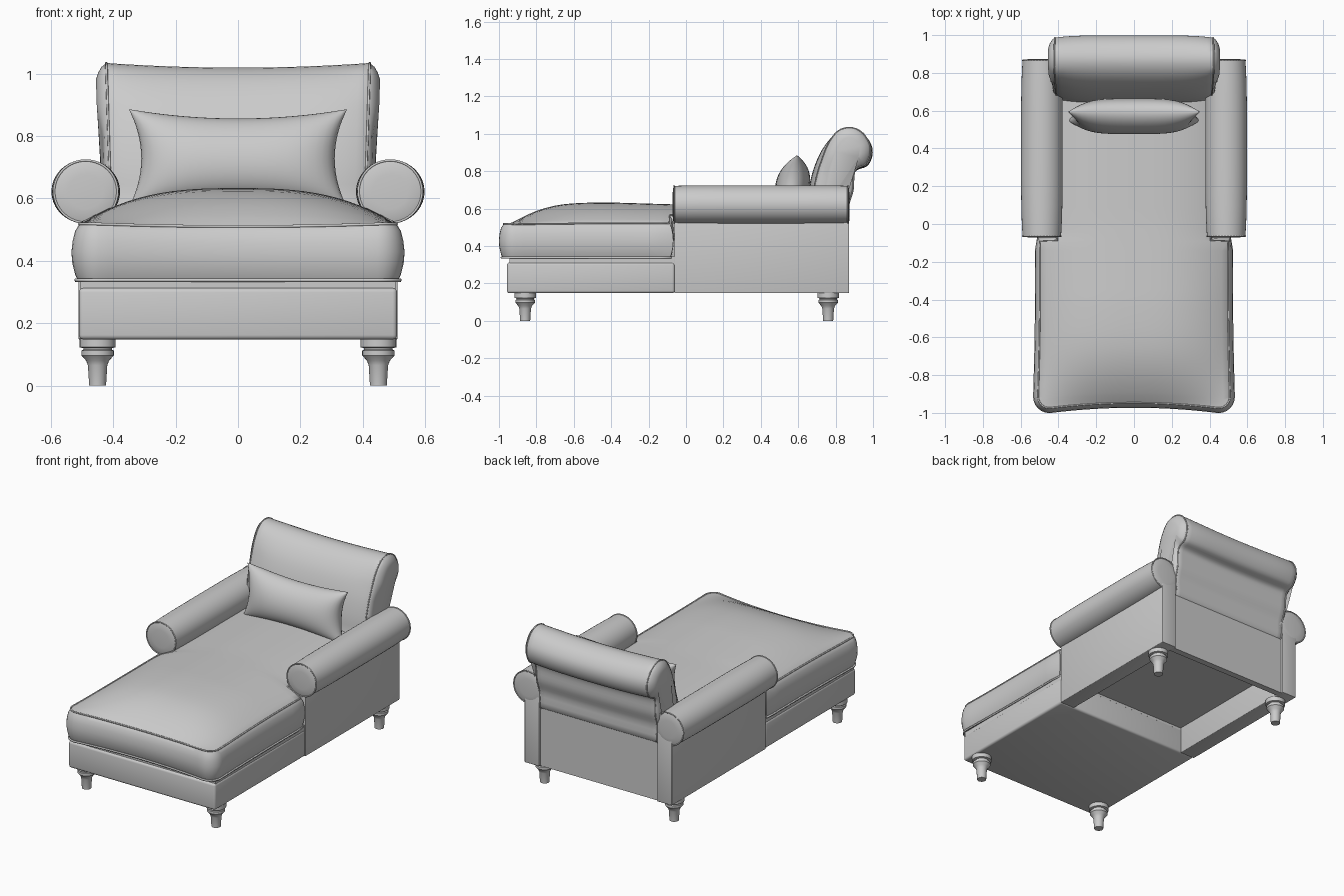
import bpy, bmesh, math
from mathutils import Vector

if "Cube" in bpy.data.objects:
    bpy.data.objects.remove(bpy.data.objects["Cube"])


def finish(name, bm, angle=40):
    bmesh.ops.recalc_face_normals(bm, faces=bm.faces)
    me = bpy.data.meshes.new(name)
    bm.to_mesh(me)
    bm.free()
    ob = bpy.data.objects.new(name, me)
    bpy.context.collection.objects.link(ob)
    bpy.ops.object.select_all(action='DESELECT')
    ob.select_set(True)
    bpy.context.view_layer.objects.active = ob
    bpy.ops.object.shade_smooth_by_angle(angle=math.radians(angle))
    return ob


def loft(name, rings, puffs=()):
    """Skin closed rings; each cap is inset by (thickness, depth) pairs to puff it out."""
    bm = bmesh.new()
    vs = [[bm.verts.new(p) for p in r] for r in rings]
    n = len(vs[0])
    for a, b in zip(vs, vs[1:]):
        for i in range(n):
            bm.faces.new((a[i], a[(i + 1) % n], b[(i + 1) % n], b[i]))
    caps = [bm.faces.new(vs[0]), bm.faces.new(vs[-1])]
    bmesh.ops.recalc_face_normals(bm, faces=bm.faces)
    for thick, depth in puffs:
        for c in caps:
            bmesh.ops.inset_region(bm, faces=[c], thickness=thick, depth=depth)
    return finish(name, bm)


def box(name, x0, x1, y0, y1, z0, z1, bevel=0.0):
    bm = bmesh.new()
    bmesh.ops.create_cube(bm, size=1)
    for v in bm.verts:
        v.co = Vector(((x0 + x1) / 2 + v.co.x * (x1 - x0),
                       (y0 + y1) / 2 + v.co.y * (y1 - y0),
                       (z0 + z1) / 2 + v.co.z * (z1 - z0)))
    if bevel:
        bmesh.ops.bevel(bm, geom=bm.edges[:], offset=bevel, segments=3, profile=0.5, affect='EDGES')
    return finish(name, bm)


def piping(name, pts, radius=0.004):
    cu = bpy.data.curves.new(name, 'CURVE')
    cu.dimensions = '3D'
    cu.bevel_depth = radius
    cu.bevel_resolution = 1
    sp = cu.splines.new('POLY')
    sp.points.add(len(pts) - 1)
    for q, p in zip(sp.points, pts):
        q.co = (*p, 1)
    sp.use_cyclic_u = True
    ob = bpy.data.objects.new(name, cu)
    bpy.context.collection.objects.link(ob)
    bpy.ops.object.select_all(action='DESELECT')
    ob.select_set(True)
    bpy.context.view_layer.objects.active = ob
    bpy.ops.object.convert(target='MESH')


def rounded(pts, steps=4):
    """Closed Catmull-Rom through 2D points."""
    out, n = [], len(pts)
    for i in range(n):
        a, b, c, d = (Vector(pts[(i + k) % n]) for k in (-1, 0, 1, 2))
        for s in range(steps):
            t = s / steps
            out.append(0.5 * (2 * b + (c - a) * t + (2 * a - 5 * b + 4 * c - d) * t * t
                              + (3 * b - a - 3 * c + d) * t ** 3))
    return out


def circle(n):
    return [(math.cos(2 * math.pi * i / n), math.sin(2 * math.pi * i / n)) for i in range(n)]


# Turned legs
leg = [(.027, 0), (.031, .065), (.037, .08), (.052, .097), (.052, .112),
       (.046, .115), (.046, .12), (.058, .123), (.058, .152)]
for place, y in (("front", -.86), ("rear", .76)):
    for side, s in (("left", -1), ("right", 1)):
        loft(f"{place}_leg_{side}", [[(s * .45 + r * c, y + r * d, z) for c, d in circle(24)]
                                     for r, z in leg])

# Frame: padded front base, recessed strip, rear platform, back panel
box("front_base", -.51, .51, -.957, -.06, .148, .313, .014)
box("base_strip", -.505, .505, -.945, -.06, .30, .345)
box("rear_platform", -.43, .43, -.07, .85, .315, .345)
box("back_panel", -.43, .43, .82, .86, .148, .64)

# Arms: side panel plus padded roll with piped ends
for side, s in (("left", -1), ("right", 1)):
    xa, xb = sorted((s * .41, s * .512))
    box(f"arm_panel_{side}", xa, xb, -.062, .872, .148, .58, .004)
    rings = []
    for k in range(13):
        t = k / 12
        puff = (1 - (2 * t - 1) ** 4)
        rx, rz = .102 + .008 * puff, .1 + .003 * puff
        rings.append([(s * .488 + rx * c, -.064 + .93 * t, .622 + rz * d) for c, d in circle(40)])
    loft(f"arm_roll_{side}", rings, ((.015, .005), (.03, .003)))
    piping(f"arm_piping_front_{side}", rings[0])
    piping(f"arm_piping_rear_{side}", rings[-1])

# Scrolled back: (y, z) profile carried across x, sagging and crowned in the middle
prof = rounded([(.64, .5), (.645, .62), (.657, .72), (.685, .83), (.73, .93), (.795, 1.005),
                (.87, 1.034), (.945, 1.01), (.99, .955), (.997, .895), (.97, .838), (.915, .815),
                (.898, .78), (.893, .7), (.87, .62), (.85, .5)])
rings = []
for k in range(25):
    u = k / 12 - 1
    sag = 1 - u * u
    rings.append([(u * (.408 + .013 * (z - .6) / .4),
                   y + abs(u) ** 5 * (.03 * min(1, max(0, (.82 - y) / .12))
                                      - .012 * min(1, max(0, (y - .9) / .08))),
                   z - .014 * sag * max(0, (z - .5) / .5)) for y, z in prof])
back = loft("scroll_back", rings, ((.012, .016), (.02, .012), (.02, .007)))
for v in back.data.vertices:
    over = abs(v.co.x) - .425
    if over > 0:
        keep = .35 + .65 * min(1, max(0, (v.co.z - .79) / .09))
        v.co.x = math.copysign(.425 + over * keep, v.co.x)
piping("back_piping_left", rings[0])
piping("back_piping_right", rings[-1])

# Seat cushion: T-shaped crowned top, bulging band, piped seams
FRONT, R, STEP = -.975, .06, -.088


def half_width(y):
    if y > STEP:
        return .405
    d = y - FRONT
    w = .498 + .01 * min(1, abs(y + .3) / .6) ** 2
    return w - (R - math.sqrt(max(0, R * R - (R - d) ** 2)) if d < R else 0)


ys = [FRONT + R * (1 - math.cos(k * math.pi / 12)) for k in range(7)]
ys += [-.915 + (STEP - .002 + .915) * k / 16 for k in range(1, 17)]
ys += [STEP + .002 + (.72 - STEP) * k / 14 for k in range(15)]
NU = 28
bm = bmesh.new()
grid = []
for y in ys:
    row = []
    for i in range(NU + 1):
        u = 2 * i / NU - 1
        x = u * half_width(y)
        t = min(1, max(0, (y - FRONT) / .58))
        crown = max(0, 1 - abs(x / .505) ** 2.8) * (1 - (1 - t) ** 3.1)
        lift = .115 - .012 * min(1, max(0, (y + .4) / .4))
        fade = max(0, 1 - (y - FRONT) / .3)
        yy = y + .028 * (1 - u * u) * fade
        row.append(bm.verts.new((x, yy, .518 - .008 * fade * (1 - u * u) + lift * crown)))
    grid.append(row)
for a, b in zip(grid, grid[1:]):
    for i in range(NU):
        bm.faces.new((a[i], a[i + 1], b[i + 1], b[i]))
edge = grid[0][:-1] + [r[-1] for r in grid[:-1]] + grid[-1][:0:-1] + [r[0] for r in grid[:0:-1]]
n = len(edge)
co = [v.co.copy() for v in edge]
nor = []
for i in range(n):
    d = co[(i + 1) % n] - co[i - 1]
    nor.append(Vector((d.y, -d.x, 0)).normalized())
prev = edge
for off, s in ((.014, .12), (.022, .3), (.026, .5), (.023, .7), (.014, .9), (.006, 1)):
    ring = [bm.verts.new((*(co[i] + nor[i] * off).xy, co[i].z * (1 - s) + .338 * s)) for i in range(n)]
    for i in range(n):
        bm.faces.new((prev[i], prev[(i + 1) % n], ring[(i + 1) % n], ring[i]))
    prev = ring
bm.faces.new(prev)
low = [v.co.copy() for v in prev]
finish("seat_cushion", bm, 50)
piping("cushion_piping_top", co, .005)
piping("cushion_piping_bottom", [p + nor[i] * .005 for i, p in enumerate(low)], .006)

# Lumbar pillow: two plump faces meeting at the seam, leaning back
bm = bmesh.new()
N = 24
for face in (-1, 1):
    g = []
    for j in range(N + 1):
        v = math.sin((j / N - .5) * math.pi)
        row = []
        for i in range(N + 1):
            u = math.sin((i / N - .5) * math.pi)
            x = u * (.35 - .04 * (1 - v * v))
            z = v * (.158 - .03 * (1 - u * u))
            thick = .092 * math.sqrt(max(0, (1 - u ** 4) * (1 - v * v)))
            row.append(bm.verts.new((x, .57 + face * thick + .15 * z, .728 + z)))
        g.append(row)
    for a, b in zip(g, g[1:]):
        for i in range(N):
            bm.faces.new((a[i], a[i + 1], b[i + 1], b[i]))
bmesh.ops.remove_doubles(bm, verts=bm.verts, dist=.0005)
finish("lumbar_pillow", bm, 60)
